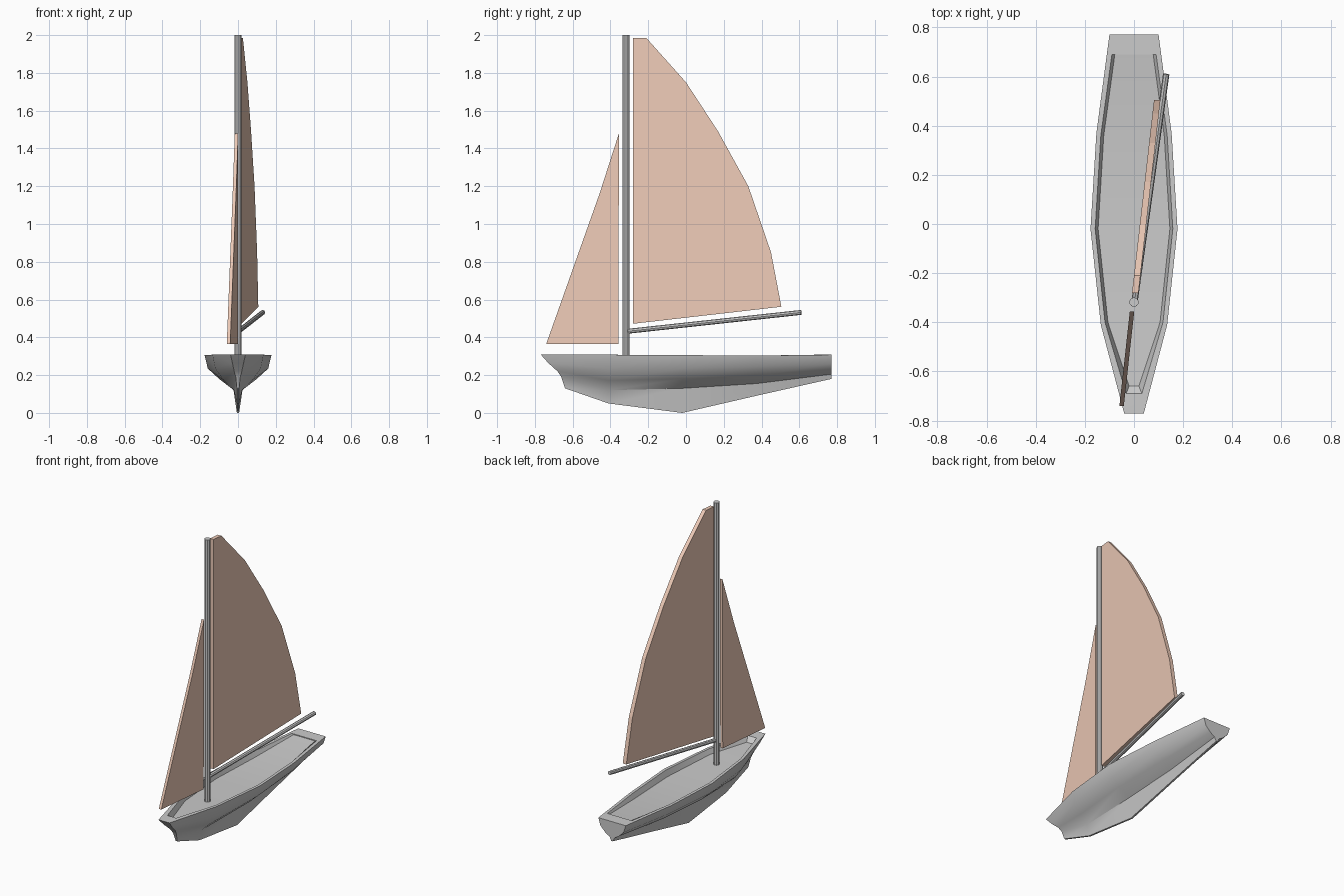
import bpy, bmesh, math
from mathutils import Vector

if "Cube" in bpy.data.objects:
    bpy.data.objects.remove(bpy.data.objects["Cube"])


def finish(bm, name, mat=None, smooth=False):
    bmesh.ops.recalc_face_normals(bm, faces=bm.faces)
    mesh = bpy.data.meshes.new(name)
    bm.to_mesh(mesh)
    bm.free()
    ob = bpy.data.objects.new(name, mesh)
    bpy.context.collection.objects.link(ob)
    if mat:
        mesh.materials.append(mat)
    if smooth:
        bpy.ops.object.select_all(action='DESELECT')
        ob.select_set(True)
        bpy.context.view_layer.objects.active = ob
        bpy.ops.object.shade_smooth_by_angle(angle=math.radians(35))
    return ob


def spar(name, a, b, radius, sides):
    """Round pole from a to b."""
    a, b = Vector(a), Vector(b)
    bm = bmesh.new()
    bmesh.ops.create_cone(bm, cap_ends=True, segments=sides, radius1=radius,
                          radius2=radius, depth=(b - a).length)
    rot = (b - a).to_track_quat('Z', 'Y')
    for v in bm.verts:
        v.co = rot @ v.co + (a + b) / 2
    return finish(bm, name, smooth=True)


def sail(name, outline, x0, y0, slope, thick, mat):
    """Flat sail: (y, z) outline on a vertical plane x = x0 + slope * (y - y0)."""
    bm = bmesh.new()
    sides = []
    for s in (-1, 1):
        sides.append([bm.verts.new((x0 + slope * (y - y0) + s * thick / 2, y, z))
                      for y, z in outline])
        bm.faces.new(sides[-1])
    n = len(outline)
    for i in range(n):
        j = (i + 1) % n
        bm.faces.new((sides[0][i], sides[0][j], sides[1][j], sides[1][i]))
    return finish(bm, name, mat)


# Hull: half sections from keel to rim (x, z), then inner rim and deck edge
stations = [
    # y, keel..rim, inner half width, inner y, deck z
    (-0.77, [(.006, .13), (.012, .19), (.02, .22), (.03, .265), (.04, .31)], .032, -.69, .28),
    (-0.41, [(.006, .05), (.022, .12), (.075, .172), (.12, .235), (.135, .308)], .118, -.40, .275),
    (-0.02, [(.006, .0), (.025, .13), (.10, .18), (.16, .235), (.177, .306)], .158, -.02, .265),
    (0.37, [(.006, .09), (.022, .155), (.085, .195), (.137, .245), (.153, .303)], .135, .36, .27),
    (0.77, [(.006, .18), (.018, .205), (.05, .225), (.085, .26), (.10, .308)], .09, .69, .303),
]
stem_y = [-.64, -.66, -.68, -.73, -.77]      # raked bow

bm = bmesh.new()
rows = []
for k, (y, pts, inner, iy, deck) in enumerate(stations):
    half = [(x, stem_y[i] if k == 0 else y, z) for i, (x, z) in enumerate(pts)]
    half.append((inner, iy, pts[-1][1]))
    half.append((inner - .012, iy + (.03 if k == 0 else 0), deck))
    rows.append([[bm.verts.new((s * x, py, z)) for x, py, z in half] for s in (1, -1)])
count = len(rows[0][0])
for a, b in zip(rows, rows[1:]):
    for s in (0, 1):
        for i in range(count - 1):
            bm.faces.new((a[s][i], a[s][i + 1], b[s][i + 1], b[s][i]))
    for i in (0, count - 1):                 # keel bottom and deck
        bm.faces.new((a[0][i], a[1][i], b[1][i], b[0][i]))
for row in (rows[0], rows[-1]):              # stem, transom and end rims
    for i in range(count - 1):
        bm.faces.new((row[0][i], row[0][i + 1], row[1][i + 1], row[1][i]))
finish(bm, "hull", smooth=True)

# Mast and boom
spar("mast", (0, -.318, .268), (0, -.318, 2.0), .019, 10)
spar("boom", (.003, -.31, .432), (.131, .61, .532), .013, 8)

# Sails
cloth = bpy.data.materials.new("sail_cloth")
cloth.diffuse_color = (.86, .6, .48, 1)
cloth.use_nodes = True
cloth.node_tree.nodes["Principled BSDF"].inputs["Base Color"].default_value = cloth.diffuse_color
sail("main_sail", [(-.28, .472), (.505, .562), (.45, .85), (.33, 1.20), (.17, 1.49),
                   (0, 1.75), (-.21, 1.985), (-.28, 1.985)], .005, -.28, .114, .026, cloth)
sail("jib_sail", [(-.74, .365), (-.358, .365), (-.355, 1.48), (-.458, 1.16)],
     -.008, -.355, .11, .018, cloth)
